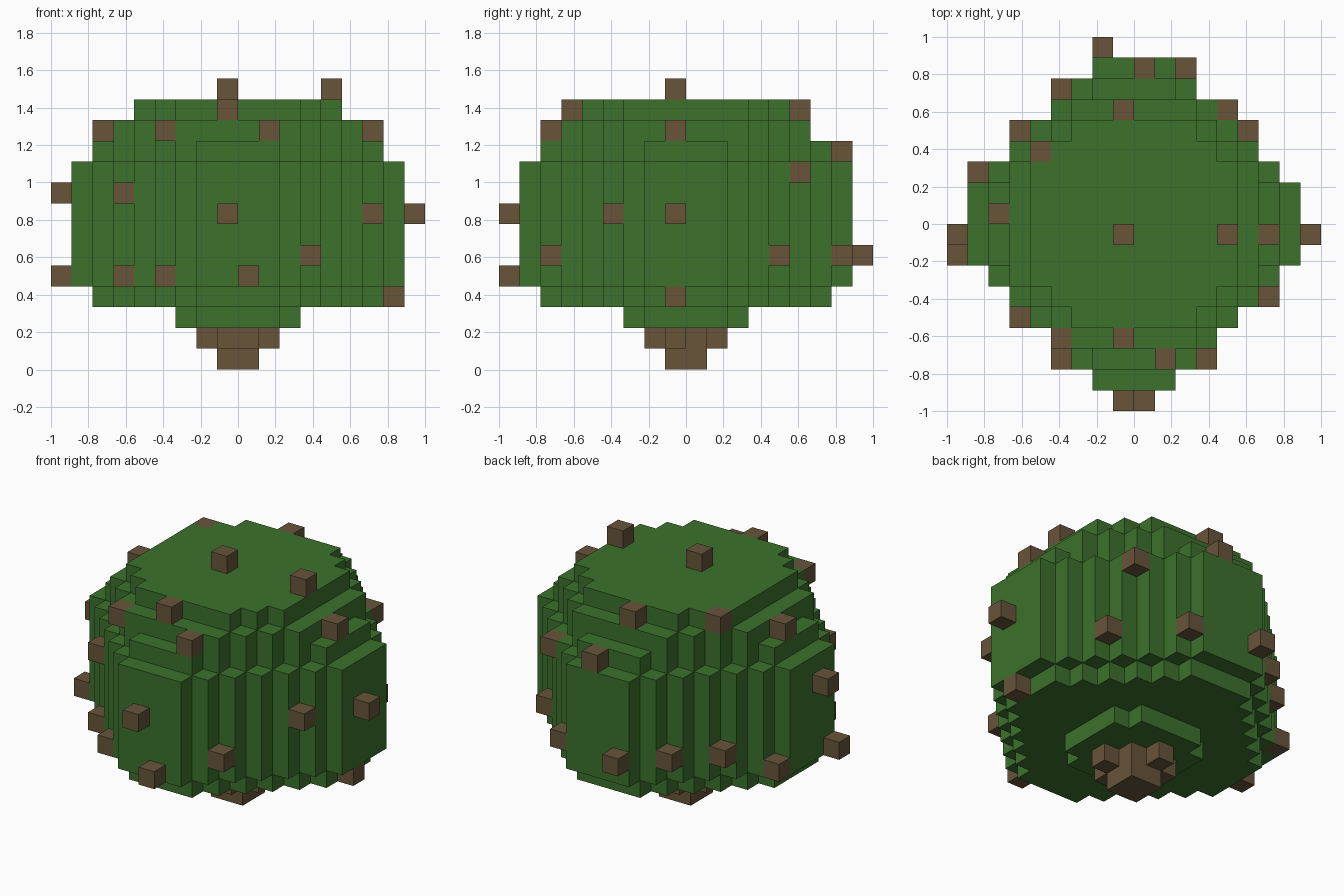
import bpy
import bmesh
from mathutils import Vector

if "Cube" in bpy.data.objects:
    bpy.data.objects.remove(bpy.data.objects["Cube"], do_unlink=True)

UNIT = 1 / 9  # edge length of one block


def make_material(name, colour):
    mat = bpy.data.materials.new(name)
    mat.use_nodes = True
    mat.diffuse_color = colour
    shader = mat.node_tree.nodes["Principled BSDF"]
    shader.inputs["Base Color"].default_value = colour
    shader.inputs["Roughness"].default_value = 0.9
    return mat


def octagon_layer(level, reach, diagonal):
    """Blocks of one level inside a stepped octagon, symmetric on x and y."""
    cells = set()
    for x in range(-reach, reach):
        for y in range(-reach, reach):
            a = x + 1 if x >= 0 else -x
            b = y + 1 if y >= 0 else -y
            if a + b <= diagonal:
                cells.add((x, y, level))
    return cells


def build_blocks(name, cells, solid, material):
    """Mesh only the block sides that no other block covers."""
    bm = bmesh.new()
    for cell in sorted(cells):
        for axis in range(3):
            for side in (0, 1):
                neighbour = list(cell)
                neighbour[axis] += 2 * side - 1
                if tuple(neighbour) in solid:
                    continue
                u, v = (axis + 1) % 3, (axis + 2) % 3
                corners = []
                for du, dv in ((0, 0), (1, 0), (1, 1), (0, 1)):
                    p = Vector(cell)
                    p[axis] += side
                    p[u] += du
                    p[v] += dv
                    corners.append(bm.verts.new(p * UNIT))
                bm.faces.new(corners if side else corners[::-1])
    bmesh.ops.remove_doubles(bm, verts=bm.verts, dist=UNIT / 100)
    mesh = bpy.data.meshes.new(name)
    bm.to_mesh(mesh)
    bm.free()
    mesh.materials.append(material)
    obj = bpy.data.objects.new(name, mesh)
    bpy.context.collection.objects.link(obj)
    return obj


green = make_material("leaf_green", (0.045, 0.168, 0.026, 1))
brown = make_material("bark_brown", (0.138, 0.089, 0.042, 1))

# Foliage: stepped octagons stacked into a rounded ball
foliage = octagon_layer(2, 3, 5) | octagon_layer(3, 7, 9)
for level in range(4, 10):
    foliage |= octagon_layer(level, 8, 10)
foliage |= octagon_layer(10, 7, 9) | octagon_layer(11, 6, 9) | octagon_layer(12, 5, 8)

# Stem: a short square foot with a wider collar
stem = octagon_layer(0, 1, 2) | octagon_layer(1, 2, 3)
stem -= {(1, 0, 1), (0, 1, 1)}

# Twigs: single blocks sticking out of the foliage
twigs = {
    # crown
    (-1, -1, 13), (4, -1, 13), (-1, -6, 12), (-1, 5, 12), (-5, 3, 12),
    (6, -1, 11), (-7, 0, 11), (-4, -6, 11), (1, -7, 11), (0, 7, 10),
    # front
    (-1, -9, 7), (0, -9, 4), (-4, -7, 4), (3, -7, 5),
    (-6, -5, 8), (-6, -5, 4),
    # left side
    (8, -1, 7), (6, -4, 7), (7, -1, 3), (5, 4, 5), (4, 5, 9),
    # right side
    (-9, -1, 8), (-9, -2, 4), (-8, 2, 4), (-6, 4, 5),
    # back
    (-2, 8, 5), (2, 7, 5), (-4, 6, 5),
}

solid = foliage | stem | twigs
build_blocks("foliage", foliage, solid, green)
build_blocks("stem", stem, solid, brown)
build_blocks("twigs", twigs, solid, brown)
